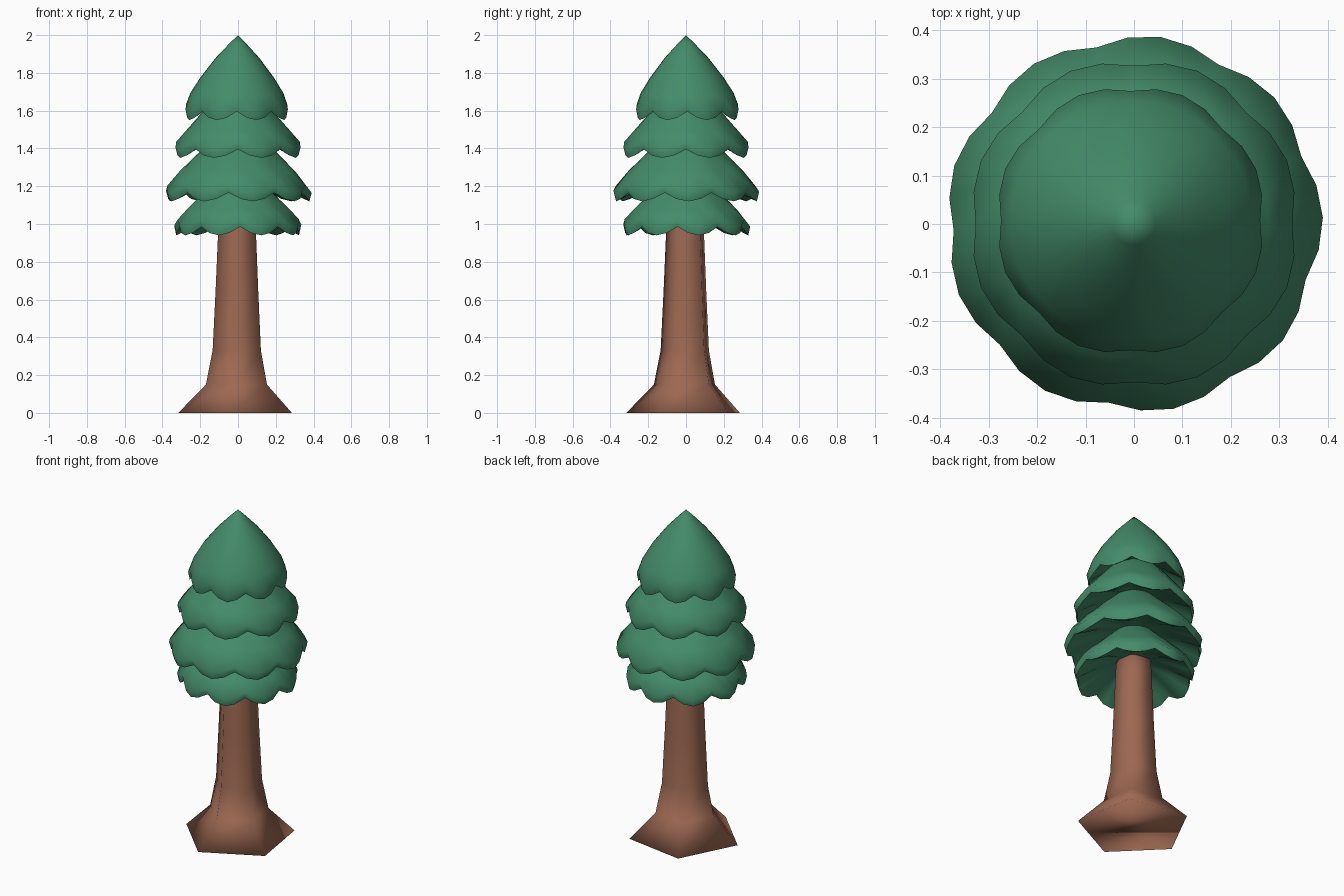
import bpy, bmesh, math
from math import sin, cos, pi, radians

if "Cube" in bpy.data.objects:
    bpy.data.objects.remove(bpy.data.objects["Cube"])


def material(name, rgb):
    m = bpy.data.materials.new(name)
    m.diffuse_color = (*rgb, 1)
    m.use_nodes = True
    m.node_tree.nodes["Principled BSDF"].inputs["Base Color"].default_value = m.diffuse_color
    return m


GREEN = material("pine_green", (0.058, 0.262, 0.143))
BROWN = material("bark_brown", (0.335, 0.14, 0.085))


def loft(name, mat, rings, sharp):
    """Skin a list of closed rings; a one-point ring makes a tip."""
    bm = bmesh.new()
    loops = [[bm.verts.new(p) for p in ring] for ring in rings]
    for a, b in zip(loops, loops[1:]):
        n = max(len(a), len(b))
        for i in range(n):
            j = (i + 1) % n
            if len(a) == 1:
                bm.faces.new((a[0], b[i], b[j]))
            elif len(b) == 1:
                bm.faces.new((a[i], b[0], a[j]))
            else:
                bm.faces.new((a[i], b[i], b[j], a[j]))
    for end in (loops[0], loops[-1]):
        if len(end) > 2:
            bm.faces.new(end)
    bmesh.ops.recalc_face_normals(bm, faces=bm.faces)
    me = bpy.data.meshes.new(name)
    bm.to_mesh(me)
    bm.free()
    me.materials.append(mat)
    ob = bpy.data.objects.new(name, me)
    bpy.context.collection.objects.link(ob)
    bpy.ops.object.select_all(action='DESELECT')
    ob.select_set(True)
    bpy.context.view_layer.objects.active = ob
    bpy.ops.object.shade_smooth_by_angle(angle=radians(sharp))
    return ob


# Trunk: five sided, flared at the foot
trunk_profile = [(0.32, 0), (0.172, 0.15), (0.136, 0.33), (0.12, 0.65), (0.106, 0.97), (0.1, 1.08)]
loft("trunk", BROWN, [[(r * cos(radians(45 + 72 * k)), r * sin(radians(45 + 72 * k)), z)
                       for k in range(5)] for r, z in trunk_profile], 180)


def tier(name, profile, lobes, notch, centre=(0, 0), wave=0.045):
    """Scalloped skirt: profile rows are radius, height, scallop weight."""
    steps = lobes * 4
    rings = []
    for r, z, w in profile:
        if r == 0:
            rings.append([(0, 0, z)])
            continue
        ring = []
        for i in range(steps):
            a = 2 * pi * i / steps
            cut = w * (1 - abs(sin(a * lobes / 2)))
            t = a + radians(notch)
            q = r * (1 - 0.05 * cut)
            ring.append((q * cos(t) + centre[0] * r, q * sin(t) + centre[1] * r, z + wave * cut))
        rings.append(ring)
    return loft(name, GREEN, rings, 70)


def skirt(top, outer, r, z):
    """Outer profile followed by the rolled lip and the hollow underside."""
    return [(0, top, 0)] + outer + [(r, z + 0.045, 0.9), (r * 0.97, z, 1), (r * 0.88, z + 0.015, 1),
                                    (r * 0.6, z + 0.075, 0.4), (0.09, z + 0.12, 0), (0, z + 0.125, 0)]


# Foliage tiers from top to bottom
tier("foliage_top", skirt(2.0, [(0.045, 1.955, 0), (0.115, 1.88, 0), (0.195, 1.775, 0), (0.25, 1.68, 0.3)],
                          0.28, 1.55), 8, 0, (-0.025, 0.025))
tier("foliage_upper", skirt(1.76, [(0.1, 1.69, 0), (0.2, 1.58, 0), (0.28, 1.48, 0.3)],
                            0.342, 1.35), 8, 0)
tier("foliage_middle", skirt(1.56, [(0.1, 1.48, 0), (0.215, 1.37, 0), (0.31, 1.27, 0.3)],
                             0.39, 1.12), 9, 22)
tier("foliage_bottom", skirt(1.32, [(0.1, 1.25, 0), (0.2, 1.15, 0), (0.275, 1.07, 0.3)],
                             0.34, 0.94), 9, -8)
